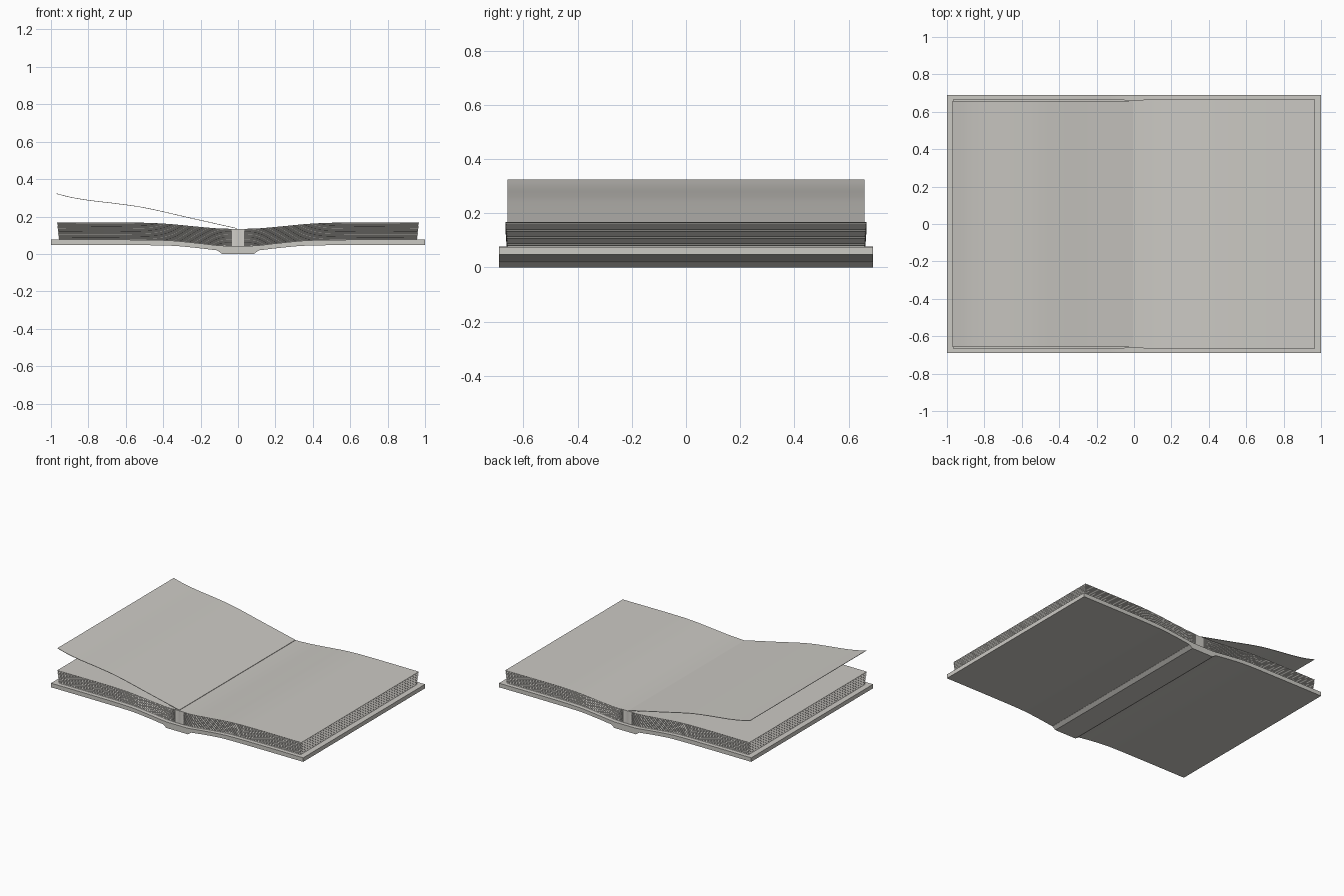
import bpy, bmesh, math

if "Cube" in bpy.data.objects:
    bpy.data.objects.remove(bpy.data.objects["Cube"])

paper = bpy.data.materials.new("warm_grey")
paper.diffuse_color = (0.60, 0.585, 0.55, 1)
paper.use_nodes = True
paper.node_tree.nodes["Principled BSDF"].inputs["Base Color"].default_value = paper.diffuse_color


def finish(name, bm, angle=25):
    bmesh.ops.recalc_face_normals(bm, faces=bm.faces)
    me = bpy.data.meshes.new(name)
    bm.to_mesh(me)
    bm.free()
    me.materials.append(paper)
    ob = bpy.data.objects.new(name, me)
    bpy.context.collection.objects.link(ob)
    bpy.ops.object.select_all(action='DESELECT')
    ob.select_set(True)
    bpy.context.view_layer.objects.active = ob
    bpy.ops.object.shade_smooth_by_angle(angle=math.radians(angle))
    return ob


def interp(pts, x):
    # smooth cubic interpolation through the points, clamped at the ends
    if x <= pts[0][0]:
        return pts[0][1]
    n = len(pts)
    for i in range(n - 1):
        (x0, y0), (x1, y1) = pts[i], pts[i + 1]
        if x <= x1:
            def slope(j):
                a, b = pts[max(j - 1, 0)], pts[min(j + 1, n - 1)]
                return (b[1] - a[1]) / (b[0] - a[0])
            h = x1 - x0
            t = (x - x0) / h
            return ((2*t**3 - 3*t**2 + 1)*y0 + (t**3 - 2*t**2 + t)*h*slope(i)
                    + (3*t**2 - 2*t**3)*y1 + (t**3 - t**2)*h*slope(i + 1))
    return pts[-1][1]


def strip_solid(name, xs, low, high, half_y):
    # solid between a lower and an upper curve, extruded along y
    bm = bmesh.new()
    rows = [[bm.verts.new((x, s * half_y, f(x)))
             for s, f in ((-1, low), (1, low), (1, high), (-1, high))] for x in xs]
    for a, b in zip(rows, rows[1:]):
        for i in range(4):
            j = (i + 1) % 4
            bm.faces.new((a[i], a[j], b[j], b[i]))
    bm.faces.new(rows[0])
    bm.faces.new(rows[-1])
    return finish(name, bm)


def span(a, b, n):
    return [a + (b - a) * i / n for i in range(n + 1)]


# Curves of the cover and of the page block, by distance from the spine
COVER_LOW = [(0.08, 0.017), (0.12, 0.020), (0.22, 0.032), (0.36, 0.044), (0.62, 0.047), (1, 0.047)]
COVER_TOP = [(0, 0.043), (0.09, 0.044), (0.2, 0.056), (0.37, 0.072), (0.62, 0.076), (1, 0.076)]
PAGE_TOP = [(0, 0.134), (0.1, 0.136), (0.22, 0.146), (0.38, 0.161), (0.52, 0.167), (1, 0.167)]


def cover_low(x):
    return interp(COVER_LOW, abs(x))


def cover_top(x):
    return interp(COVER_TOP, abs(x))


def page_top(x):
    return interp(PAGE_TOP, abs(x))


# Cover boards with the raised spine strip underneath
strip_solid("cover", span(-1, 1, 64), cover_low, cover_top, 0.69)
strip_solid("spine", [-0.11, -0.085, 0.085, 0.11],
            lambda x: 0.0 if abs(x) < 0.1 else 0.018, lambda x: 0.03, 0.69)

# Page block: stacked rings with finely ridged edges, plain next to the spine
LAYERS = 28
XS = span(-1, 1, 60)
bm = bmesh.new()
rings = []
for k in range(LAYERS + 1):
    t = k / LAYERS
    ridge = 0.003 * (k % 2)
    hx = 0.959 + 0.009 * t - ridge
    front, back = [], []
    for u in XS:
        x = u * hx
        hy = 0.660 + 0.006 * t - ridge if abs(u) > 0.06 else 0.662
        z = cover_top(x) * (1 - t) + page_top(x) * t
        front.append(bm.verts.new((x, -hy, z)))
        back.append(bm.verts.new((x, hy, z)))
    rings.append((front, back))
for (f0, b0), (f1, b1) in zip(rings, rings[1:]):
    a, b = f0 + b0[::-1], f1 + b1[::-1]
    for i in range(len(a)):
        j = (i + 1) % len(a)
        bm.faces.new((a[i], a[j], b[j], b[i]))
for f, b in (rings[0], rings[-1]):
    for i in range(len(XS) - 1):
        bm.faces.new((f[i], f[i + 1], b[i + 1], b[i]))
finish("page_block", bm)

# Single page lifting off the left side
LIFT = [(-0.97, 0.322), (-0.9, 0.304), (-0.8, 0.287), (-0.65, 0.269), (-0.5, 0.247),
        (-0.25, 0.191), (-0.005, 0.136)]
strip_solid("turning_page", span(-0.97, -0.005, 36),
            lambda x: interp(LIFT, x) - 0.0015, lambda x: interp(LIFT, x) + 0.0015, 0.658)
